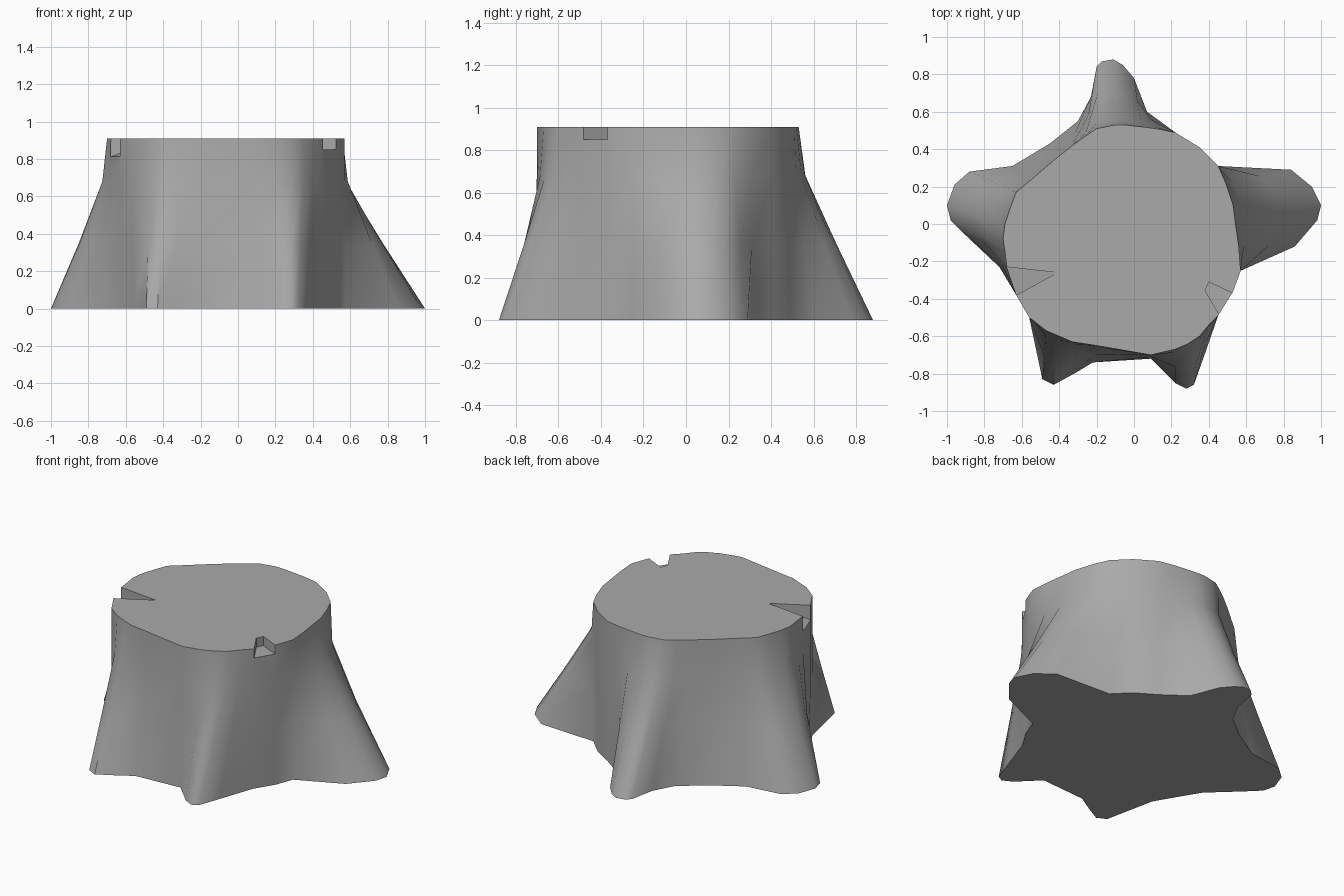
import bpy
import bmesh
import math
from mathutils import Vector

# Remove the default cube only
default_cube = bpy.data.objects.get("Cube")
if default_cube:
    bpy.data.objects.remove(default_cube, do_unlink=True)

HEIGHT = 0.91

# Height of each loft ring and how far the roots spread there
RINGS = [(0, 1), (0.35, 0.52), (0.68, 0.09), (HEIGHT, 0)]

# Each root: outline on the ground, and matching outline on the cut top
left_root = (
    [(.57, -.25), (.86, -.12), (.98, .02), (1, .1), (.95, .2), (.84, .29)],
    [(.57, -.25), (.56, -.12), (.54, .02), (.53, .1), (.51, .16), (.49, .22)])
back_root = (
    [(.07, .6), (0, .78), (-.06, .85), (-.11, .88), (-.17, .87), (-.2, .84),
     (-.23, .68), (-.3, .55), (-.45, .43)],
    [(.12, .51), (.04, .52), (-.05, .53), (-.1, .53), (-.15, .52), (-.2, .51),
     (-.26, .47), (-.33, .42), (-.43, .34)])
right_root = (
    [(-.65, .31), (-.88, .28), (-.96, .21), (-1, .1), (-.98, .02), (-.9, -.06),
     (-.72, -.23)],
    [(-.57, .22), (-.63, .17), (-.66, .09), (-.69, 0), (-.7, -.08), (-.69, -.15),
     (-.68, -.23)])
front_right_root = (
    [(-.49, -.83), (-.43, -.86), (-.32, -.8), (-.22, -.74)],
    [(-.47, -.57), (-.4, -.6), (-.33, -.63), (-.2, -.65)])
front_left_root = (
    [(.09, -.72), (.22, -.85), (.28, -.88), (.32, -.86), (.37, -.72)],
    [(.09, -.7), (.22, -.67), (.29, -.64), (.35, -.6), (.4, -.54)])


def straight(*points):
    """Stretch of trunk that runs vertically between two roots."""
    return list(points), list(points)


sections = [
    left_root,
    straight((.45, .31), (.35, .41), (.22, .49)),
    back_root,
    right_root,
    straight((-.63, -.38), (-.56, -.5)),
    front_right_root,
    front_left_root,
    straight((.45, -.49), (.53, -.36)),
]


def make_object(name, bm):
    bmesh.ops.recalc_face_normals(bm, faces=bm.faces)
    mesh = bpy.data.meshes.new(name)
    bm.to_mesh(mesh)
    bm.free()
    obj = bpy.data.objects.new(name, mesh)
    bpy.context.collection.objects.link(obj)
    return obj


def make_stump():
    """Loft from the spread roots up to the cut trunk."""
    foot = [Vector(p) for section in sections for p in section[0]]
    trunk = [Vector(p) for section in sections for p in section[1]]
    bm = bmesh.new()
    rings = []
    for z, spread in RINGS:
        outline = [t.lerp(f, spread) for f, t in zip(foot, trunk)]
        rings.append([bm.verts.new((p.x, p.y, z)) for p in outline])
    count = len(foot)
    for lower, upper in zip(rings, rings[1:]):
        for i in range(count):
            j = (i + 1) % count
            bm.faces.new((lower[i], lower[j], upper[j], upper[i]))
    bm.faces.new(rings[0][::-1])
    bm.faces.new(rings[-1])
    return make_object("tree_stump", bm)


def cut_notch(target, name, floor):
    """Subtract the hull standing on the floor points, open at the top."""
    bm = bmesh.new()
    for x, y, z in floor:
        bm.verts.new((x, y, z))
        bm.verts.new((x, y, HEIGHT + 0.1))
    bmesh.ops.convex_hull(bm, input=bm.verts)
    cutter = make_object(name, bm)
    cutter.hide_render = True
    modifier = target.modifiers.new(name, "BOOLEAN")
    modifier.operation = "DIFFERENCE"
    modifier.solver = "EXACT"
    modifier.object = cutter
    bpy.context.view_layer.objects.active = target
    bpy.ops.object.modifier_apply(modifier=name)
    bpy.data.objects.remove(cutter, do_unlink=True)


stump = make_stump()

# Wedge-shaped split on the right, square chip on the left
cut_notch(stump, "split_cutter",
          [(-.41, -.26, HEIGHT - 0.001), (-.77, -.22, .78), (-.71, -.425, .78)])
cut_notch(stump, "chip_cutter",
          [(.4, -.31, .85), (.38, -.355, .85), (.6, -.405, .85), (.5, -.56, .85)])

# One plain grey material
grey = bpy.data.materials.new("stump_grey")
grey.use_nodes = True
colour = (0.4, 0.4, 0.4, 1)
grey.diffuse_color = colour
grey.node_tree.nodes["Principled BSDF"].inputs["Base Color"].default_value = colour
stump.data.materials.clear()
stump.data.materials.append(grey)

# Smooth bark with sharp creases and a crisp cut top
bpy.ops.object.select_all(action="DESELECT")
stump.select_set(True)
bpy.context.view_layer.objects.active = stump
bpy.ops.object.shade_smooth_by_angle(angle=math.radians(42))
